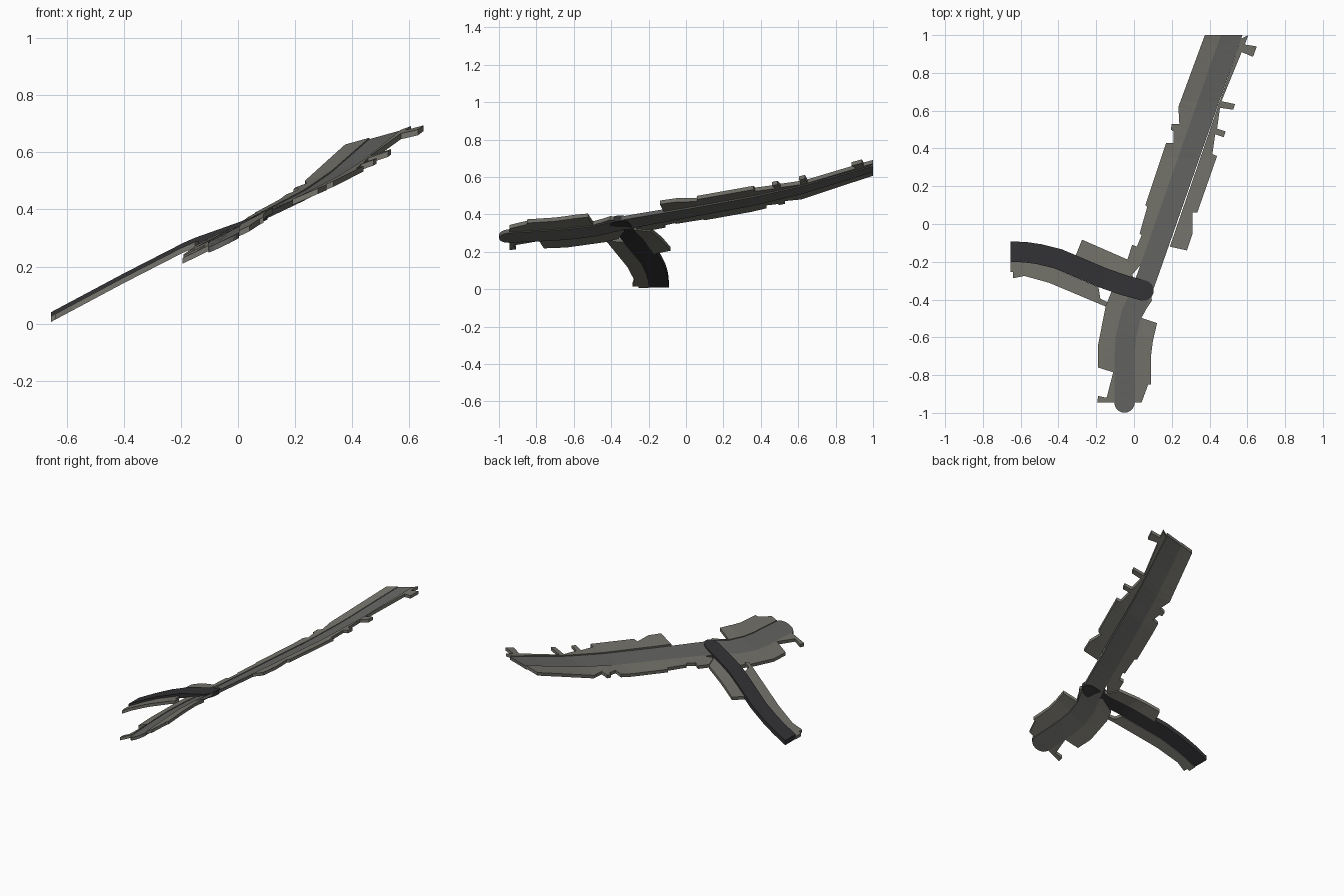
import bpy, bmesh, math
from mathutils import Vector

if "Cube" in bpy.data.objects:
    bpy.data.objects.remove(bpy.data.objects["Cube"])

# Height of the sloping ground: main road by y (y, centre x, z, cross slope), branch by x (x, z)
MAIN_Z = [(-1, -.05, .292, .48), (-.6, -.045, .315, .52), (-.4, .02, .35, .48), (0, .17, .425, .41),
          (.36, .295, .49, .40), (.62, .385, .55, .36), (1, .517, .662, .28)]
BRANCH_Z = [(-.7, .001), (-.655, .026), (-.4, .162), (-.17, .28), (.05, .358), (.15, .40)]


def lerp(table, t):
    for a, b in zip(table, table[1:]):
        if t <= b[0]:
            break
    f = (t - a[0]) / (b[0] - a[0])
    return [p + (q - p) * f for p, q in zip(a, b)]


def main_z(x, y):
    _, xc, z, k = lerp(MAIN_Z, y)
    return z + (x - xc) * k


def branch_z(x, y):
    return lerp(BRANCH_Z, x)[1]


def offset(path, d):
    """Polyline shifted to its right by d."""
    pts = [Vector(p) for p in path]
    out = []
    for i, p in enumerate(pts):
        t = (pts[min(i + 1, len(pts) - 1)] - pts[max(i - 1, 0)]).normalized()
        out.append((p.x + t.y * d, p.y - t.x * d))
    return out


def ribbon(path, r):
    """Road outline with a round cap at its first point."""
    p, q = Vector(path[0]), Vector(path[1])
    a = math.atan2((p - q).y, (p - q).x)
    cap = [(p.x + r * math.cos(a + t), p.y + r * math.sin(a + t))
           for t in [math.pi * (i / 10 - .5) for i in range(1, 10)]]
    return offset(path, -r)[::-1] + cap + offset(path, r)


def material(name, c):
    m = bpy.data.materials.new(name)
    m.diffuse_color = (*c, 1)
    m.use_nodes = True
    m.node_tree.nodes["Principled BSDF"].inputs["Base Color"].default_value = m.diffuse_color
    return m


def slab(name, outline, height, axis, lift, thick, mat):
    """Flat outline, sliced, draped over the height function and thickened."""
    bm = bmesh.new()
    bm.faces.new([bm.verts.new((x, y, 0)) for x, y in outline])
    n = Vector((1, 0, 0)) if axis == 0 else Vector((0, 1, 0))

    def cut(pos, nrm, **kw):
        bmesh.ops.bisect_plane(bm, geom=bm.verts[:] + bm.edges[:] + bm.faces[:],
                               plane_co=pos, plane_no=nrm, **kw)
    cut((0, 1, 0), (0, 1, 0), clear_outer=True)
    cut((-.655, 0, 0), (-1, 0, 0), clear_outer=True)
    for i in range(-19, 20):
        cut(n * i * .05, n)
    bmesh.ops.triangulate(bm, faces=bm.faces[:])
    for v in bm.verts:
        v.co.z = height(v.co.x, v.co.y) + lift
    ext = bmesh.ops.extrude_face_region(bm, geom=bm.faces[:], use_keep_orig=True)
    for v in ext["geom"]:
        if isinstance(v, bmesh.types.BMVert):
            v.co.z -= thick
    bmesh.ops.recalc_face_normals(bm, faces=bm.faces[:])
    me = bpy.data.meshes.new(name)
    bm.to_mesh(me)
    bm.free()
    me.materials.append(mat)
    bpy.context.collection.objects.link(bpy.data.objects.new(name, me))


asphalt = material("asphalt", (.13, .13, .125))
dark = material("dark_asphalt", (.033, .033, .036))
paving = material("paving", (.18, .175, .15))

main_path = [(-.05, -.945), (-.05, -.7), (-.043, -.6), (-.015, -.48), (.04, -.36),
             (.085, -.235), (.517, 1), (.552, 1.1)]
branch_path = [(.05, -.352), (-.06, -.322), (-.17, -.283), (-.40, -.185), (-.5, -.16),
               (-.57, -.15), (-.7, -.143)]
R = .054
left, right = offset(main_path, -R), offset(main_path, R)
b_up, b_low = offset(branch_path, R), offset(branch_path, -R)

# Roads
slab("main_road", ribbon(main_path, R), main_z, 1, 0, .02, asphalt)
slab("branch_road", ribbon(branch_path, R), branch_z, 0, .014, .03, dark)

# Pavements beside the upper road
slab("upper_right_pavement", [(.19, -.12), (.28, -.14), (.31, -.05), (.31, .06), (.335, .06),
     (.44, .36), (.415, .37), (.43, .475), (.475, .46), (.485, .49), (.44, .505), (.455, .615),
     (.525, .605), (.535, .635), (.463, .65), (.57, .91), (.63, .885), (.65, .94), (.587, .95),
     (.605, 1), right[6]], main_z, 1, .005, .02, paving)
slab("upper_left_pavement", [left[6], (.375, 1), (.235, .62), (.24, .53), (.2, .53), (.195, .5),
     (.21, .49), (.21, .43), (.17, .43), (.06, .1), (.07, .09), (.03, -.05), (.04, -.06),
     (.015, -.12), (-.01, -.11), (-.035, -.19), (-.01, -.27), left[5]],
     main_z, 1, .005, .02, paving)

# Pavements beside the lower road
slab("lower_right_pavement", [right[0], (.04, -.945), (.075, -.85), (.09, -.85), (.09, -.7),
     (.1, -.62), (.122, -.525), (.04, -.497), (.065, -.45), (.095, -.405), right[4]]
     + right[3:0:-1], main_z, 1, .005, .02, paving)
slab("lower_left_pavement", [left[0], (-.195, -.945), (-.19, -.91), (-.145, -.92), (-.11, -.785),
     (-.19, -.76), (-.19, -.64), (-.15, -.435), (-.12, -.36), (-.03, -.33)] + left[4:0:-1],
     main_z, 1, .005, .02, paving)

# Pavements beside the branch
slab("branch_upper_pavement", [(-.31, -.17), (-.275, -.083), (-.035, -.188), (-.005, -.28)]
     + b_up[1:3], branch_z, 0, 0, .02, paving)
slab("branch_lower_pavement", [b_low[6], (-.655, -.255), (-.64, -.255), (-.64, -.287),
     (-.58, -.275), (-.45, -.311), (-.15, -.437), (-.138, -.415), (-.178, -.395),
     (-.188, -.335)] + b_low[3:6], branch_z, 0, 0, .02, paving)
